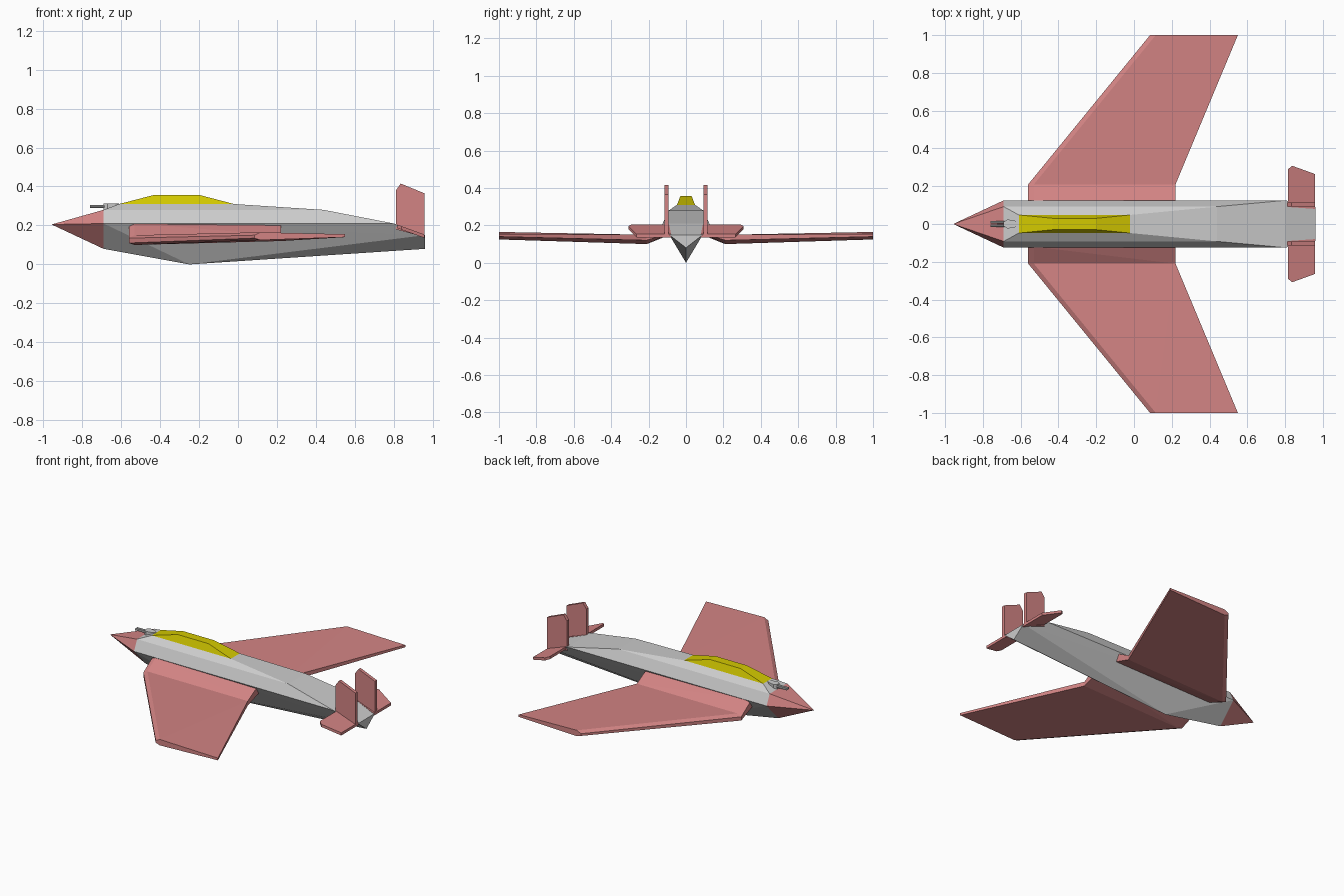
import bpy
import bmesh
import math
from mathutils import Matrix

cube = bpy.data.objects.get("Cube")
if cube:
    bpy.data.objects.remove(cube)


def material(name, color):
    m = bpy.data.materials.new(name)
    m.use_nodes = True
    m.diffuse_color = (*color, 1)
    m.node_tree.nodes["Principled BSDF"].inputs["Base Color"].default_value = (*color, 1)
    return m


GREY = material("hull grey", (0.6, 0.6, 0.6))
PINK = material("salmon red", (0.65, 0.23, 0.23))
YELLOW = material("canopy yellow", (0.65, 0.58, 0.0))


def finish(name, bm, mat):
    bmesh.ops.recalc_face_normals(bm, faces=bm.faces)
    mesh = bpy.data.meshes.new(name)
    bm.to_mesh(mesh)
    bm.free()
    mesh.materials.append(mat)
    obj = bpy.data.objects.new(name, mesh)
    bpy.context.collection.objects.link(obj)
    return obj


def mirrored(obj):
    mod = obj.modifiers.new("both sides", "MIRROR")
    mod.use_axis = (False, True, False)
    return obj


def hull(name, points, mat):
    """Faceted convex solid wrapped around its corner points."""
    bm = bmesh.new()
    for p in points:
        bm.verts.new(p)
    out = bmesh.ops.convex_hull(bm, input=bm.verts)
    inner = [v for v in out["geom_interior"] if isinstance(v, bmesh.types.BMVert)]
    bmesh.ops.delete(bm, geom=inner, context="VERTS")
    bmesh.ops.dissolve_limit(bm, angle_limit=math.radians(0.5), verts=bm.verts, edges=bm.edges)
    return finish(name, bm, mat)


def both(points):
    """Corner points together with their twins across the centre plane."""
    return points + [(x, -y, z) for x, y, z in points if y]


# Fuselage: keel, widest chine, shoulder, deck and tail end
front_ring = [(-0.69, 0, 0.08), (-0.69, 0.125, 0.21), (-0.69, 0.092, 0.28)]
hull("fuselage", both(front_ring + [
    (-0.25, 0, 0), (0.96, 0, 0.08),
    (0.8, 0.125, 0.21), (0.96, 0.09, 0.15),
    (0.44, 0.092, 0.28),
    (-0.61, 0.048, 0.31), (-0.02, 0.048, 0.31)]), GREY)
hull("nose_cone", both(front_ring + [(-0.957, 0, 0.205)]), PINK)

# Canopy
hull("canopy", both([
    (-0.61, 0.048, 0.31), (-0.02, 0.048, 0.31),
    (-0.43, 0.03, 0.357), (-0.2, 0.03, 0.357)]), YELLOW)

# Gun mount and twin barrels
hull("gun_mount", both([
    (x, y, z) for x, y in ((-0.69, 0.012), (-0.67, 0.024), (-0.63, 0.018), (-0.61, 0))
    for z in (0.27, 0.312)]), GREY)
bm = bmesh.new()
bmesh.ops.create_cone(
    bm, cap_ends=True, segments=8, radius1=0.007, radius2=0.007, depth=0.1,
    matrix=Matrix.Translation((-0.71, 0.009, 0.297)) @ Matrix.Rotation(math.pi / 2, 4, "Y"))
mirrored(finish("gun_barrels", bm, GREY))


def wing_section(y, lead, trail, lead_z, trail_z, drop_y=0):
    """Rib with a bevelled leading edge; z pairs are bottom and top."""
    low, high = lead_z
    return [(lead, y - drop_y, low + 0.01), (lead, y, high - 0.015),
            (lead + 0.03, y, high), (lead + 0.03, y - drop_y, low),
            (trail, y, trail_z[1]), (trail, y - drop_y, trail_z[0])]


# Gull wings: a drooped inner panel, then a swept outer panel
root = wing_section(0.12, -0.56, 0.22, (0.15, 0.21), (0.16, 0.2), 0.035)
knee = wing_section(0.21, -0.56, 0.22, (0.1, 0.15), (0.12, 0.15))
tip = wing_section(1.0, 0.085, 0.55, (0.125, 0.165), (0.14, 0.155))
mirrored(hull("wing_inner", root + knee, PINK))
mirrored(hull("wing_outer", knee + tip, PINK))

# Upright tail fins
fin = [(0.81, 0.18), (0.81, 0.38), (0.835, 0.415), (0.957, 0.365), (0.957, 0.14)]
mirrored(hull("tail_fins", [(x, y, z) for x, z in fin for y in (0.093, 0.115)], PINK))

# Tailplanes, lying along the slope of the rear deck
plane = [(0.815, 0.09), (0.815, 0.29), (0.838, 0.308), (0.957, 0.265), (0.957, 0.08)]
mirrored(hull("tailplanes", [
    (x, y, 0.205 - (x - 0.815) * 0.36 - t) for x, y in plane for t in (0, 0.018)], PINK))
